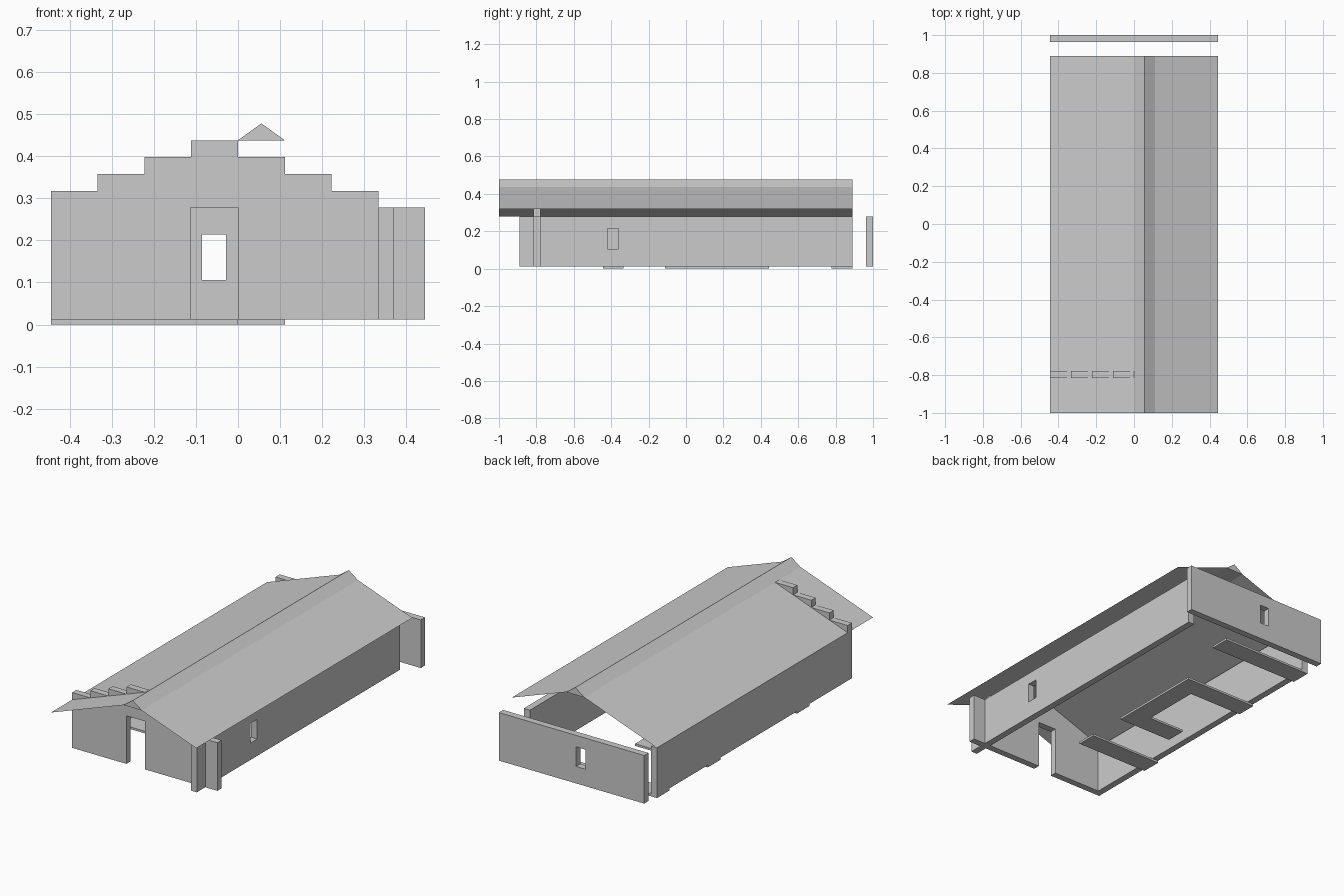
import bpy, bmesh

if "Cube" in bpy.data.objects:
    bpy.data.objects.remove(bpy.data.objects["Cube"])

U = 1 / 9          # building module
T = 0.037          # wall thickness
Z0, EAVE = 0.012, 0.278


def make(name, bm):
    bmesh.ops.recalc_face_normals(bm, faces=bm.faces)
    me = bpy.data.meshes.new(name)
    bm.to_mesh(me)
    bm.free()
    ob = bpy.data.objects.new(name, me)
    bpy.context.collection.objects.link(ob)
    return ob


def prism(name, profile, axis, lo, hi):
    """Extrude a 2D outline along 'y' (x,z outline) or 'z' (x,y outline)."""
    bm = bmesh.new()
    pts = [(a, lo, b) if axis == 'y' else (a, b, lo) for a, b in profile]
    face = bm.faces.new([bm.verts.new(p) for p in pts])
    ext = bmesh.ops.extrude_face_region(bm, geom=[face])
    verts = [v for v in ext['geom'] if isinstance(v, bmesh.types.BMVert)]
    d = hi - lo
    bmesh.ops.translate(bm, verts=verts, vec=(0, d, 0) if axis == 'y' else (0, 0, d))
    return make(name, bm)


def box(name, x0, x1, y0, y1, z0, z1):
    return prism(name, [(x0, y0), (x1, y0), (x1, y1), (x0, y1)], 'z', z0, z1)


def cut(ob, cutter):
    cutter.hide_render = True
    cutter.hide_viewport = True
    cutter.display_type = 'WIRE'
    mod = ob.modifiers.new('opening', 'BOOLEAN')
    mod.operation = 'DIFFERENCE'
    mod.solver = 'EXACT'
    mod.object = cutter


# stepped front wall with an open doorway
tops = [0.318, 0.358, 0.398, 0.438, 0.398, 0.358, 0.318, EAVE]
outline = [(-4 * U, Z0)]
for i, top in enumerate(tops):
    outline += [((i - 4) * U, top), ((i - 3) * U, top)]
outline += [(4 * U, Z0), (0, Z0), (0, EAVE), (-0.113, EAVE), (-0.113, Z0)]
prism('front_wall', outline, 'y', -0.815, -0.778)

# side walls
box('left_wall', -4 * U, -4 * U + T, -0.778, 8 * U, Z0, EAVE)
right = box('right_wall', 3 * U, 3 * U + T, -8 * U, 8 * U, Z0, EAVE)
cut(right, box('right_window_cutter', 0.25, 0.45, -0.42, -0.362, 0.106, 0.214))

# back wall
back = box('back_wall', -4 * U, 4 * U, 1 - T, 1, Z0, EAVE)
cut(back, box('back_window_cutter', -0.085, -0.028, 0.9, 1.1, 0.106, 0.214))

# floor slabs
box('floor_slab_back', -4 * U, U, 7 * U, 8 * U, 0, Z0)
box('floor_slab_front', -4 * U, 0, -4 * U, -3 * U, 0, Z0)
hook = [(0, -1), (0, 4), (-4, 4), (-4, 3), (-1, 3), (-1, 0), (-3, 0), (-3, -1)]
prism('floor_slab_hook', [(x * U, y * U) for x, y in hook], 'z', 0, Z0)

# thin roof slopes
for name, (xa, za), (xb, zb) in (
        ('left_roof', (-4 * U, 0.278), (0, 0.438)),
        ('right_roof', (U, 0.438), (4 * U, 0.318))):
    bm = bmesh.new()
    bm.faces.new([bm.verts.new(p) for p in (
        (xa, -1, za), (xb, -1, zb), (xb, 8 * U, zb), (xa, 8 * U, za))])
    for f in bm.faces:
        f.normal_update()
    ob = make(name, bm)
    if ob.data.polygons[0].normal.z < 0:
        ob.data.flip_normals()

# ridge cap
prism('roof_ridge', [(0, 0.438), (U / 2, 0.478), (U, 0.438)], 'y', -1, 8 * U)
